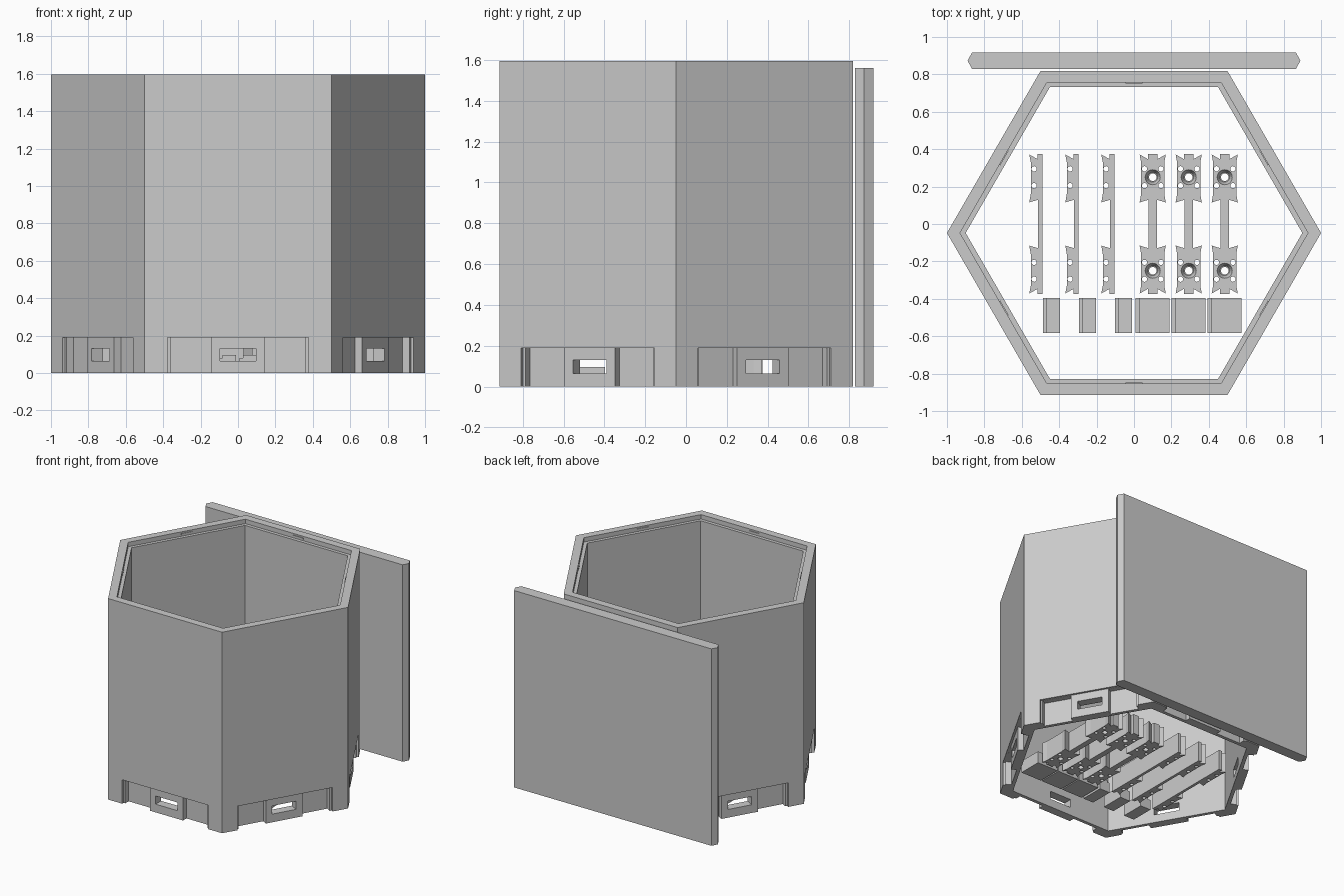
import bpy, bmesh, math
from mathutils import Matrix, Vector

cube = bpy.data.objects.get("Cube")
if cube:
    bpy.data.objects.remove(cube, do_unlink=True)

grey = bpy.data.materials.new("plain grey")
grey.use_nodes = True
colour = (0.6, 0.6, 0.6, 1)
grey.diffuse_color = colour
grey.node_tree.nodes["Principled BSDF"].inputs["Base Color"].default_value = colour

CY = -0.048            # centre of the hexagon in y
APO = math.sqrt(3) / 2 # distance from centre to each outer wall
HEIGHT = 1.595
PITCH = 0.1925         # spacing of the clips and blocks


def finish(bm, name, helper=False):
    bmesh.ops.recalc_face_normals(bm, faces=bm.faces)
    mesh = bpy.data.meshes.new(name)
    bm.to_mesh(mesh)
    bm.free()
    mesh.materials.append(grey)
    ob = bpy.data.objects.new(name, mesh)
    bpy.context.collection.objects.link(ob)
    if helper:
        ob.hide_render = True
        ob.hide_viewport = True
        ob.display_type = 'WIRE'
    return ob


def box(bm, lo, hi, matrix=Matrix()):
    lo, hi = Vector(lo), Vector(hi)
    size = Matrix.Diagonal((*(hi - lo), 1))
    bmesh.ops.create_cube(bm, size=1, matrix=matrix @ Matrix.Translation((lo + hi) / 2) @ size)


def prism(bm, outline, z0, z1):
    face = bm.faces.new([bm.verts.new((x, y, z0)) for x, y in outline])
    up = bmesh.ops.extrude_face_region(bm, geom=[face])["geom"]
    bmesh.ops.translate(bm, vec=(0, 0, z1 - z0), verts=[g for g in up if isinstance(g, bmesh.types.BMVert)])


def drill(bm, x, y, r, z0, z1, r_top=None):
    bmesh.ops.create_cone(bm, cap_ends=True, segments=20, radius1=r, radius2=r_top or r,
                          depth=z1 - z0, matrix=Matrix.Translation((x, y, (z0 + z1) / 2)))


def cut(ob, cutter):
    mod = ob.modifiers.new("cut", 'BOOLEAN')
    mod.operation = 'DIFFERENCE'
    mod.solver = 'EXACT'
    mod.object = cutter


def repeat(ob):
    mod = ob.modifiers.new("row", 'ARRAY')
    mod.count = 3
    mod.use_relative_offset = False
    mod.use_constant_offset = True
    mod.constant_offset_displace = (PITCH, 0, 0)


def on_sides(name, boxes, helper=True):
    """Boxes as (u0, u1, depth0, depth1, z0, z1), repeated on all six walls."""
    bm = bmesh.new()
    for i in range(6):
        turn = Matrix.Translation((0, CY, 0)) @ Matrix.Rotation(i * math.pi / 3, 4, 'Z')
        for u0, u1, d0, d1, z0, z1 in boxes:
            box(bm, (u0, d0 - APO, z0), (u1, d1 - APO, z1), turn)
    return finish(bm, name, helper)


# Hexagonal tube with a stepped inner rim: closed loop of rings
bm = bmesh.new()
rings = []
for r, z in ((1, 0), (1, HEIGHT), (0.93, HEIGHT), (0.93, HEIGHT - 0.035), (0.9, HEIGHT - 0.035), (0.9, 0)):
    rings.append([bm.verts.new((r * math.cos(i * math.pi / 3), CY + r * math.sin(i * math.pi / 3), z))
                  for i in range(6)])
for k in range(6):
    a, b = rings[k], rings[(k + 1) % 6]
    for i in range(6):
        j = (i + 1) % 6
        bm.faces.new((a[i], a[j], b[j], b[i]))
shell = finish(bm, "hexagonal_shell")

# Recess, side pockets and slot at the foot of every wall
cut(shell, on_sides("recess_cutter", [(-0.377, 0.377, -0.1, 0.017, -0.1, 0.19)]))
cut(shell, on_sides("pocket_cutter", [(-0.362, -0.145, -0.1, 0.06, -0.1, 0.189),
                                      (0.145, 0.362, -0.1, 0.06, -0.1, 0.189)]))
cut(shell, on_sides("slot_cutter", [(-0.095, 0.095, -0.1, 0.15, 0.065, 0.13)]))

# Small catches on the rim step
on_sides("rim_catches", [(-0.045, 0.045, 0.058, 0.066, HEIGHT - 0.025, HEIGHT - 0.012)], helper=False)

# Upright panel with pointed edges behind the shell
bm = bmesh.new()
y0, y1, ym = 0.828, 0.918, 0.873
prism(bm, [(-0.89, ym), (-0.865, y0), (0.865, y0), (0.89, ym), (0.865, y1), (-0.865, y1)], 0, 1.562)
finish(bm, "back_panel")

# Connector clips: dovetailed ends joined by a web
TALL = 0.16
quarter = [(0.022, 0.13), (0.07, 0.115), (0.062, 0.16), (0.062, 0.33),
           (0.07, 0.372), (0.026, 0.347), (0.026, 0.375)]
right = [(x, -y) for x, y in reversed(quarter)] + quarter
left = [(-x, y) for x, y in reversed(right)]


def clip(name, outline, x, signs):
    bm = bmesh.new()
    prism(bm, outline, 0, TALL)
    ob = finish(bm, name)
    holes, bores = bmesh.new(), bmesh.new()
    for end in (-0.25, 0.25):
        for dy in (-0.045, 0.045):
            for s in signs:
                drill(holes, s * 0.044, end + dy, 0.014, -0.05, TALL + 0.05)
        if len(signs) == 2:
            drill(holes, 0, end, 0.026, TALL - 0.04, TALL + 0.01, 0.044)
            drill(bores, 0, end, 0.02, -0.05, TALL + 0.05)
    cutters = [finish(holes, name + "_hole_cutter", True)]
    if len(signs) == 2:
        cutters.append(finish(bores, name + "_bore_cutter", True))
    for c in cutters:
        cut(ob, c)
        c.location.x = x
    ob.location.x = x
    repeat(ob)


clip("full_clips", right + left, 0.1, (-1, 1))
clip("half_clips", left + [(0, -0.375), (0, 0.375)], -0.49, (-1,))

# Filler blocks in front of the clips, each with a lower edge strip
for name, x0, x1 in (("full_blocks", 0.007, 0.19), ("half_blocks", -0.487, -0.396)):
    bm = bmesh.new()
    prism_outline = [(x0 + 0.02, -0.583), (x1, -0.583), (x1, -0.396), (x0 + 0.02, -0.396)]
    prism(bm, prism_outline, 0, 0.095)
    box(bm, (x0, -0.583, 0), (x0 + 0.02, -0.396, 0.08))
    repeat(finish(bm, name))
